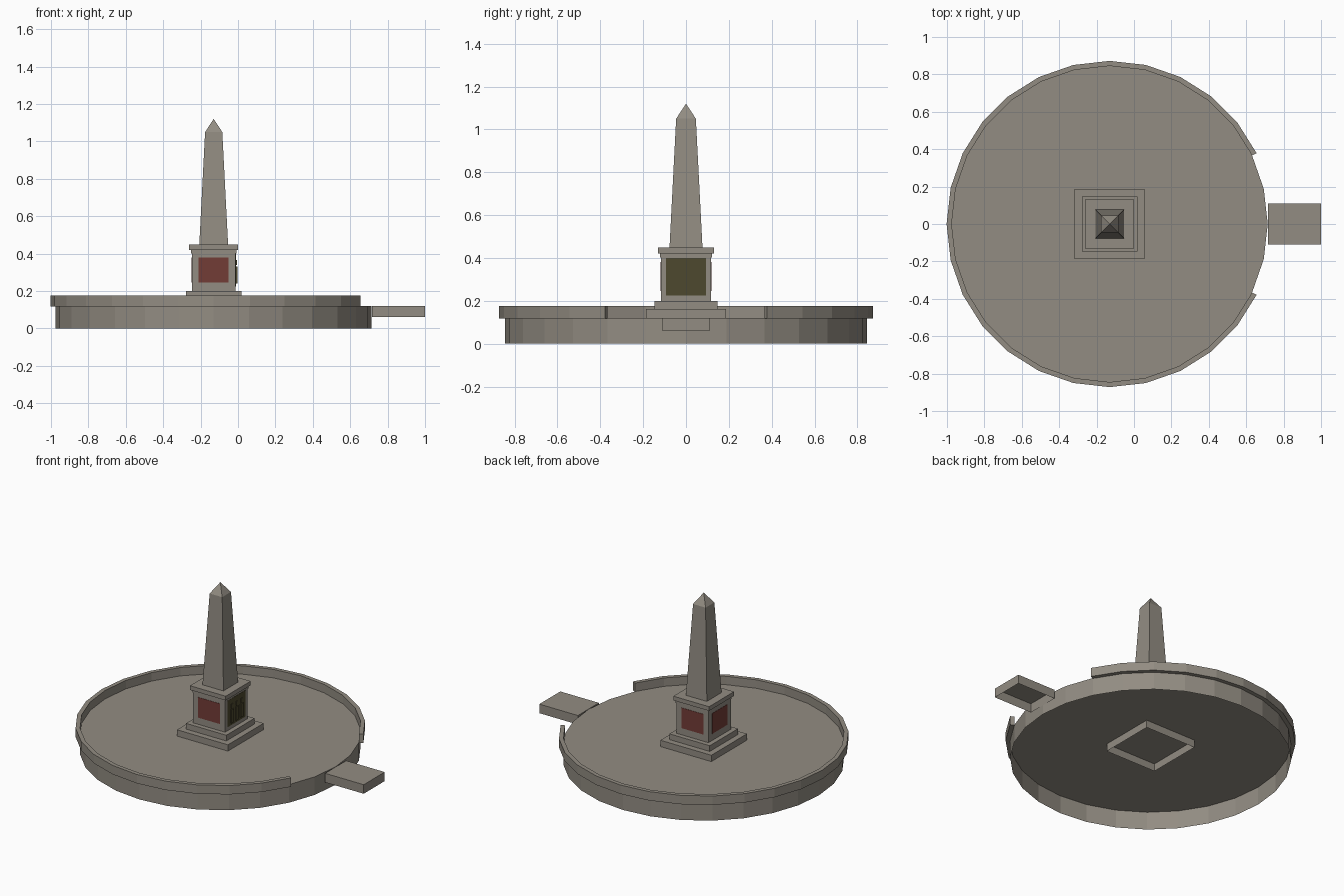
import bpy, bmesh, math

cube = bpy.data.objects.get("Cube")
if cube:
    bpy.data.objects.remove(cube, do_unlink=True)

CX = -0.13      # axis of the monument and terrace
SIDES = 28      # facets round the terrace


def material(name, rgb):
    m = bpy.data.materials.new(name)
    m.use_nodes = True
    m.diffuse_color = (*rgb, 1)
    m.node_tree.nodes["Principled BSDF"].inputs["Base Color"].default_value = (*rgb, 1)
    return m


stone = material("grey_stone", (0.29, 0.265, 0.225))
red = material("red_panel", (0.17, 0.045, 0.037))
bronze = material("olive_bronze", (0.075, 0.066, 0.028))


def finish(name, bm, mat, open_bottom=False):
    if open_bottom:
        bm.normal_update()
        under = [f for f in bm.faces if f.normal.z < -0.9]
        bmesh.ops.delete(bm, geom=under, context='FACES')
    mesh = bpy.data.meshes.new(name)
    bm.to_mesh(mesh)
    bm.free()
    mesh.materials.append(mat)
    ob = bpy.data.objects.new(name, mesh)
    bpy.context.collection.objects.link(ob)
    return ob


def box(name, x, y, z, mat=stone, open_bottom=False):
    """Box spanning the given (low, high) ranges."""
    bm = bmesh.new()
    bmesh.ops.create_cube(bm, size=1)
    for v in bm.verts:
        for i, (low, high) in enumerate((x, y, z)):
            v.co[i] = high if v.co[i] > 0 else low
    return finish(name, bm, mat, open_bottom)


def block(name, half, z, open_bottom=False):
    """Square block centred on the monument axis."""
    return box(name, (CX - half, CX + half), (-half, half), z, stone, open_bottom)


# Terrace: faceted disc, hollow underneath
bm = bmesh.new()
bmesh.ops.create_cone(bm, cap_ends=True, segments=SIDES, radius1=0.845, radius2=0.845, depth=0.12)
bmesh.ops.translate(bm, verts=bm.verts, vec=(CX, 0, 0.06))
finish("terrace", bm, stone, True)

# Parapet: rectangular section swept round, open towards the path
bm = bmesh.new()
rings = []
for k in range(2, SIDES - 1):
    a = math.tau * k / SIDES
    rings.append([bm.verts.new((CX + r * math.cos(a), r * math.sin(a), z))
                  for r, z in ((0.845, 0.117), (0.872, 0.117), (0.872, 0.176), (0.845, 0.176))])
for p, q in zip(rings, rings[1:]):
    for i in range(4):
        j = (i + 1) % 4
        bm.faces.new((p[i], p[j], q[j], q[i]))
bm.faces.new(rings[0])
bm.faces.new(rings[-1])
bmesh.ops.recalc_face_normals(bm, faces=bm.faces)
finish("parapet", bm, stone)

# Entrance path, hollow underneath
box("entrance_path", (0.717, 1.0), (-0.11, 0.11), (0.06, 0.12), stone, True)

# Pedestal
block("lower_step", 0.187, (0.07, 0.162), True)
block("upper_step", 0.148, (0.162, 0.2))
block("pedestal", 0.117, (0.2, 0.42))
block("pedestal_moulding", 0.121, (0.402, 0.42))
block("cornice", 0.131, (0.42, 0.448))

# Obelisk: tapering shaft with a pyramid tip
bm = bmesh.new()
levels = [[bm.verts.new((CX + sx * h, sy * h, z))
           for sx, sy in ((-1, -1), (1, -1), (1, 1), (-1, 1))]
          for h, z in ((0.077, 0.448), (0.046, 1.05))]
apex = bm.verts.new((CX, 0, 1.12))
for i in range(4):
    j = (i + 1) % 4
    bm.faces.new((levels[0][i], levels[0][j], levels[1][j], levels[1][i]))
    bm.faces.new((levels[1][i], levels[1][j], apex))
finish("obelisk", bm, stone)

# Red panels on the front, back and right faces of the pedestal
span, height = 0.08, (0.245, 0.38)
for name, s in (("front_panel", -1), ("back_panel", 1)):
    box(name, (CX - span, CX + span), sorted((s * 0.116, s * 0.119)), height, red)
box("right_panel", (CX - 0.119, CX - 0.116), (-span, span), height, red)

# Bronze relief facing the path, with shallow figures
face = CX + 0.117
box("relief_panel", (face - 0.001, face + 0.003), (-0.094, 0.094), (0.225, 0.4), bronze)
for i, y in enumerate((-0.05, 0, 0.05)):
    box(f"relief_body_{i + 1}", (face, face + 0.009), (y - 0.013, y + 0.013), (0.24, 0.33), bronze)
    box(f"relief_head_{i + 1}", (face, face + 0.007), (y - 0.009, y + 0.009), (0.338, 0.365), bronze)
